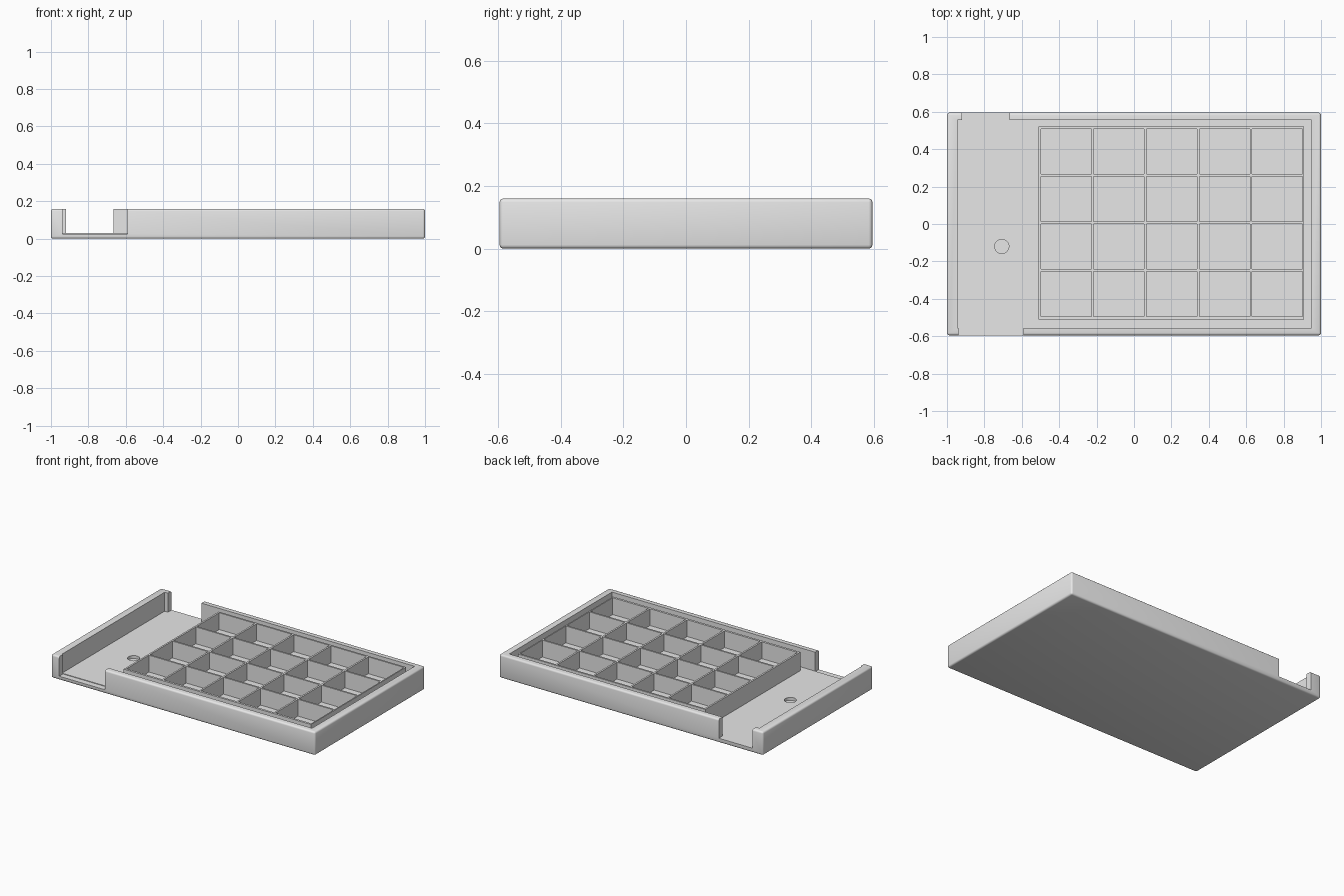
import bpy
import bmesh
from mathutils import Matrix, Vector

cube = bpy.data.objects.get("Cube")
if cube:
    bpy.data.objects.remove(cube, do_unlink=True)

grey = bpy.data.materials.new("plain grey")
grey.use_nodes = True
grey.diffuse_color = (0.8, 0.8, 0.8, 1)
grey.node_tree.nodes["Principled BSDF"].inputs["Base Color"].default_value = grey.diffuse_color

HALF_Y, TOP, FLOOR = 0.595, 0.16, 0.03


def add_box(bm, x, y, z):
    """Add a box spanning the given (low, high) ranges."""
    mid = Vector([(a + b) / 2 for a, b in (x, y, z)])
    size = [b - a for a, b in (x, y, z)]
    bmesh.ops.create_cube(bm, size=1, matrix=Matrix.Translation(mid) @ Matrix.Diagonal((*size, 1)))


def make_object(name, bm):
    mesh = bpy.data.meshes.new(name)
    bm.to_mesh(mesh)
    bm.free()
    obj = bpy.data.objects.new(name, mesh)
    bpy.context.collection.objects.link(obj)
    mesh.materials.append(grey)
    return obj


def box(name, x, y, z):
    bm = bmesh.new()
    add_box(bm, x, y, z)
    return make_object(name, bm)


def apply(obj, mod):
    bpy.context.view_layer.objects.active = obj
    bpy.ops.object.modifier_apply(modifier=mod.name)


def cut(obj, cutter):
    cutter.hide_render = True
    mod = obj.modifiers.new("cut", 'BOOLEAN')
    mod.operation = 'DIFFERENCE'
    mod.solver = 'EXACT'
    mod.object = cutter
    apply(obj, mod)
    bpy.data.objects.remove(cutter, do_unlink=True)


# Outer tray with softened outside edges
tray = box("tray", (-1, 1), (-HALF_Y, HALF_Y), (0, TOP))
bevel = tray.modifiers.new("bevel", 'BEVEL')
bevel.width = 0.012
bevel.segments = 3
apply(tray, bevel)

# Hollow interior, then the openings in the front and back walls
cut(tray, box("cavity", (-0.945, 0.95), (-0.555, 0.555), (FLOOR, 0.3)))
cut(tray, box("back_opening", (-0.92, -0.665), (0.5, 0.7), (FLOOR, 0.3)))
cut(tray, box("front_opening", (-0.938, -0.59), (-0.7, -0.555), (FLOOR - 0.004, 0.3)))

# Shallow round recess in the floor
bm = bmesh.new()
bmesh.ops.create_cone(bm, cap_ends=True, segments=40, radius1=0.038, radius2=0.038, depth=0.1,
                      matrix=Matrix.Translation((-0.707, -0.12, 0.06)))
cut(tray, make_object("recess", bm))

# Divided insert with a five by four array of compartments
insert = box("compartment_insert", (-0.51, 0.91), (-0.51, 0.52), (FLOOR - 0.005, TOP - 0.003))
columns, rows, wall = 5, 4, 0.012
x0, x1, y0, y1 = -0.498, 0.902, -0.495, 0.508
cell_x = (x1 - x0 - wall * (columns - 1)) / columns
cell_y = (y1 - y0 - wall * (rows - 1)) / rows
bm = bmesh.new()
for i in range(columns):
    for j in range(rows):
        x = x0 + i * (cell_x + wall)
        y = y0 + j * (cell_y + wall)
        add_box(bm, (x, x + cell_x), (y, y + cell_y), (FLOOR + 0.012, 0.3))
cut(insert, make_object("compartments", bm))

# Smooth the rounded edges, keep the cut edges crisp
for obj in (tray, insert):
    bpy.ops.object.select_all(action='DESELECT')
    obj.select_set(True)
    bpy.context.view_layer.objects.active = obj
    bpy.ops.object.shade_smooth_by_angle(angle=0.6)
